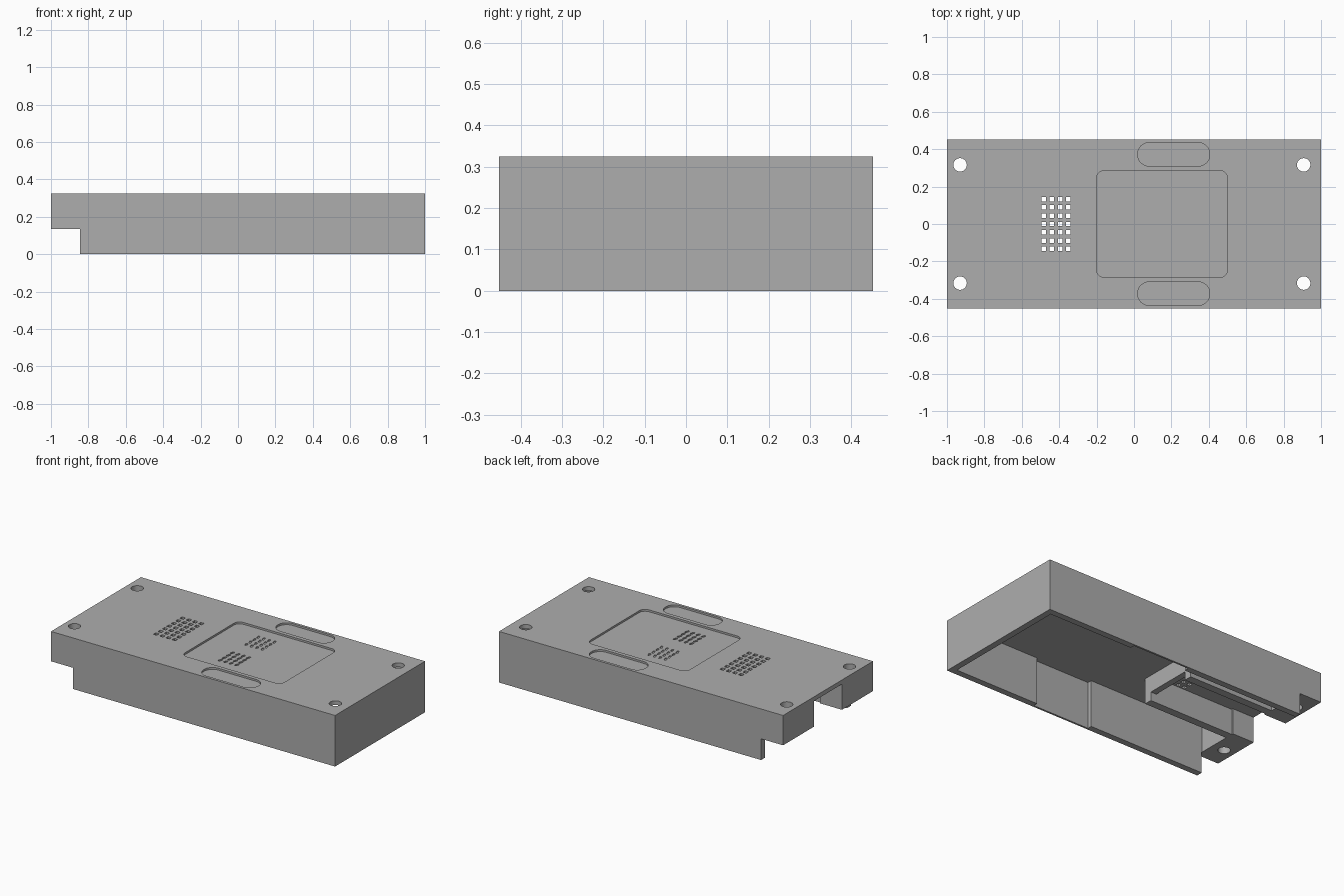
import bpy
import bmesh
import math
from mathutils import Matrix, Vector

if "Cube" in bpy.data.objects:
    bpy.data.objects.remove(bpy.data.objects["Cube"], do_unlink=True)

GREY = bpy.data.materials.new("matte_grey")
GREY.use_nodes = True
GREY.diffuse_color = (0.42, 0.42, 0.42, 1)
GREY.node_tree.nodes["Principled BSDF"].inputs["Base Color"].default_value = (0.42, 0.42, 0.42, 1)

TOP, CEILING, LEDGE = 0.325, 0.298, 0.135
HALF_Y, WALL, STEP_X = 0.452, 0.04, -0.845


def box(bm, x, y, z):
    """Axis-aligned block from three (low, high) ranges."""
    size = [r[1] - r[0] for r in (x, y, z)]
    mid = Vector([(r[0] + r[1]) / 2 for r in (x, y, z)])
    bmesh.ops.create_cube(bm, size=1, matrix=Matrix.Translation(mid) @ Matrix.Diagonal((*size, 1)))


def rounded(bm, x, y, z, radius, angle=0, steps=8):
    """Rounded rectangle, turned about its centre and extruded over z."""
    cx, cy = sum(x) / 2, sum(y) / 2
    hx, hy = (x[1] - x[0]) / 2 - radius, (y[1] - y[0]) / 2 - radius
    turn = Matrix.Rotation(angle, 3, "Z")
    verts = []
    for k, (sx, sy) in enumerate(((1, 1), (-1, 1), (-1, -1), (1, -1))):
        for i in range(steps + 1):
            a = (k + i / steps) * math.pi / 2
            p = turn @ Vector((sx * hx + radius * math.cos(a), sy * hy + radius * math.sin(a), 0))
            verts.append(bm.verts.new((cx + p.x, cy + p.y, z[0])))
    face = bm.faces.new(verts)
    new = bmesh.ops.extrude_face_region(bm, geom=[face])["geom"]
    bmesh.ops.translate(bm, vec=(0, 0, z[1] - z[0]), verts=[v for v in new if isinstance(v, bmesh.types.BMVert)])


def finish(bm, name):
    bmesh.ops.remove_doubles(bm, verts=bm.verts, dist=1e-5)
    bmesh.ops.recalc_face_normals(bm, faces=bm.faces)
    mesh = bpy.data.meshes.new(name)
    bm.to_mesh(mesh)
    bm.free()
    mesh.materials.append(GREY)
    obj = bpy.data.objects.new(name, mesh)
    bpy.context.collection.objects.link(obj)
    return obj


def cut(target, bm, name):
    """Subtract the shapes in bm and remove the cutter."""
    cutter = finish(bm, name)
    cutter.hide_render = True
    mod = target.modifiers.new(name, "BOOLEAN")
    mod.operation, mod.solver, mod.object = "DIFFERENCE", "EXACT", cutter
    bpy.context.view_layer.objects.active = target
    bpy.ops.object.modifier_apply(modifier=name)
    bpy.data.objects.remove(cutter, do_unlink=True)


# Outer case: side profile with the stepped end, extruded across y
bm = bmesh.new()
profile = [(STEP_X, 0), (1, 0), (1, TOP), (-1, TOP), (-1, LEDGE), (STEP_X, LEDGE)]
side = bm.faces.new([bm.verts.new((x, -HALF_Y, z)) for x, z in profile])
extruded = bmesh.ops.extrude_face_region(bm, geom=[side])["geom"]
bmesh.ops.translate(bm, vec=(0, 2 * HALF_Y, 0), verts=[v for v in extruded if isinstance(v, bmesh.types.BMVert)])
case = finish(bm, "case")

# Hollow underside, leaving the solid corner pads
bm = bmesh.new()
inner = HALF_Y - WALL
box(bm, (STEP_X - 0.002, 1 - WALL), (-inner, inner), (-0.1, CEILING))
cut(case, bm, "hollow")

# Opening in the stepped end
bm = bmesh.new()
box(bm, (-1.1, STEP_X + 0.05), (-0.14, 0.14), (-0.1, CEILING))
cut(case, bm, "end_opening")

# Thinner wall pockets on both long sides
bm = bmesh.new()
for s in (-1, 1):
    ys = sorted((s * (inner - 0.05), s * (HALF_Y - 0.012)))
    box(bm, (-0.03, 0.37), ys, (-0.1, CEILING))
cut(case, bm, "wall_pockets")

# Corner screw holes
bm = bmesh.new()
for x in (-0.93, 0.907):
    for y in (-0.316, 0.316):
        bmesh.ops.create_cone(bm, cap_ends=True, segments=32, radius1=0.036, radius2=0.036,
                              depth=1, matrix=Matrix.Translation((x, y, 0.3)))
cut(case, bm, "screw_holes")

# Square vent grid
bm = bmesh.new()
for i in range(4):
    for j in range(-3, 4):
        x, y = -0.482 + i * 0.0435, j * 0.0442
        box(bm, (x - 0.012, x + 0.012), (y - 0.012, y + 0.012), (0.25, 0.4))
cut(case, bm, "vent_grid")

# Shallow recesses: plain centre panel and a long slot on each side
bm = bmesh.new()
rounded(bm, (-0.2, 0.5), (-0.285, 0.285), (TOP - 0.012, TOP + 0.05), 0.04)
for s in (-1, 1):
    ys = sorted((s * 0.31, s * 0.435))
    rounded(bm, (0.02, 0.405), ys, (TOP - 0.012, TOP + 0.05), 0.06)
cut(case, bm, "top_recesses")

# Slanted grille grooves, mirrored across the centre line
bm = bmesh.new()
for s in (-1, 1):
    for i in range(4):
        for j in range(4):
            x, y = 0.01 + i * 0.038, s * (0.07 + j * 0.04)
            rounded(bm, (x - 0.007, x + 0.007), (y - 0.015, y + 0.015),
                    (TOP - 0.018, TOP + 0.05), 0.0065, s * 0.3, 3)
cut(case, bm, "grille_grooves")

# Inner tray rails and crossbar beneath the vents
for s, label in ((-1, "right"), (1, "left")):
    bm = bmesh.new()
    box(bm, (STEP_X - 0.01, -0.25), sorted((s * 0.15, s * 0.2)), (LEDGE, CEILING + 0.004))
    finish(bm, "tray_rail_" + label)
bm = bmesh.new()
box(bm, (-0.29, -0.25), (-0.2, 0.2), (0.19, CEILING + 0.004))
finish(bm, "tray_crossbar")

# Smooth only the round holes and corners
bpy.ops.object.select_all(action="DESELECT")
case.select_set(True)
bpy.context.view_layer.objects.active = case
bpy.ops.object.shade_smooth_by_angle(angle=math.radians(30))
